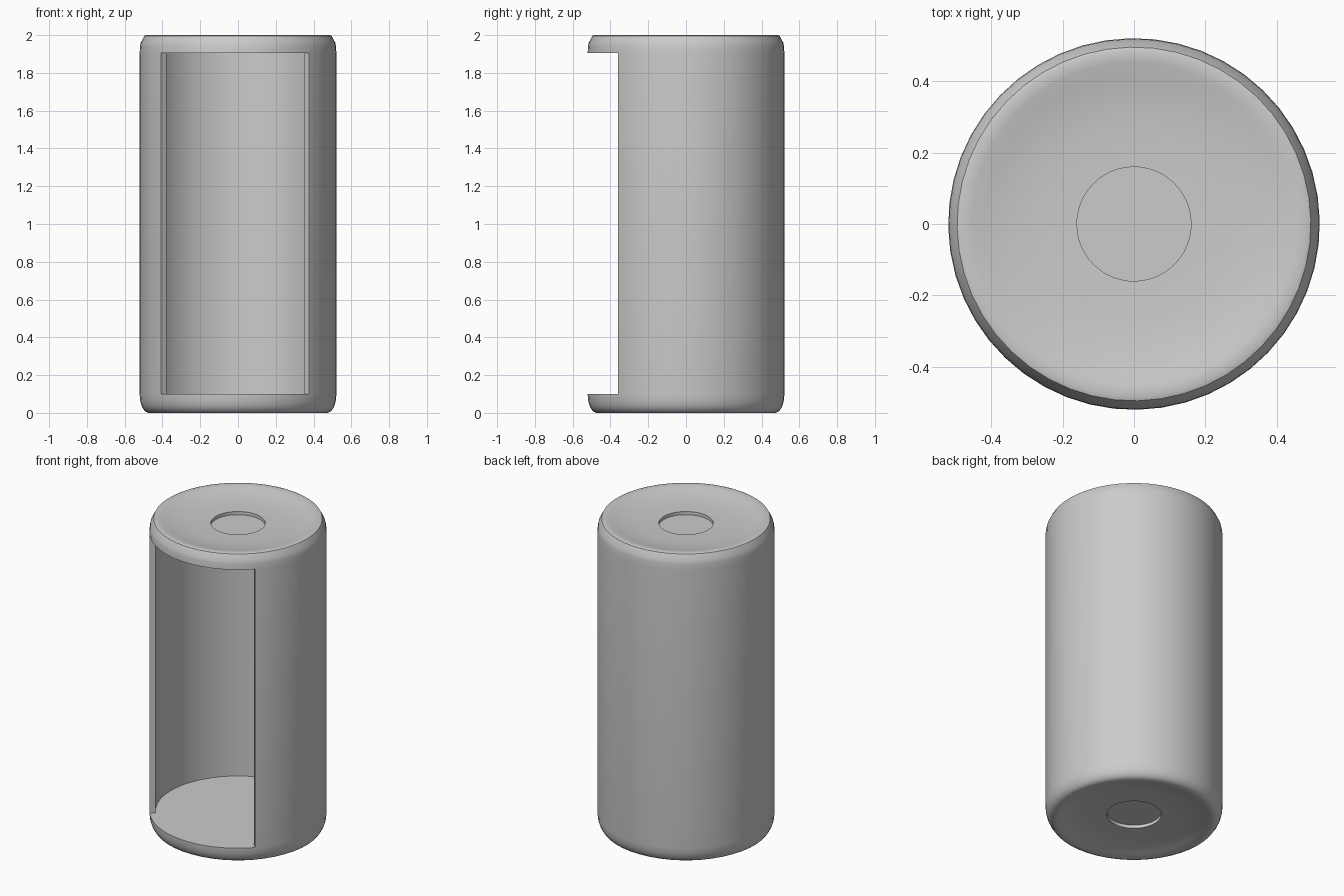
import bpy, bmesh
from math import sin, cos, radians, pi

if "Cube" in bpy.data.objects:
    bpy.data.objects.remove(bpy.data.objects["Cube"])

SEG = 48
STEP = 2 * pi / SEG
START = radians(-43.8)          # right edge of the window
OPEN_STEPS = 13                 # window width in segments


def finish(bm, name):
    bmesh.ops.recalc_face_normals(bm, faces=bm.faces)
    me = bpy.data.meshes.new(name)
    bm.to_mesh(me)
    bm.free()
    ob = bpy.data.objects.new(name, me)
    bpy.context.collection.objects.link(ob)
    return ob


def revolve(name, profile):
    """Closed lathe; profile runs from the bottom centre to the top centre."""
    bm = bmesh.new()
    rings = [[bm.verts.new((r * cos(START + i * STEP), r * sin(START + i * STEP), z))
              for i in range(SEG)] for r, z in profile]
    for a, b in zip(rings, rings[1:]):
        for i in range(SEG):
            j = (i + 1) % SEG
            bm.faces.new((a[i], a[j], b[j], b[i]))
    bm.faces.new(rings[0])
    bm.faces.new(rings[-1])
    return finish(bm, name)


# Outer can: dished ends with a shallow round recess, rounded rims
bottom = [(0.16, 0.055), (0.16, 0.034), (0.27, 0.032), (0.36, 0.024), (0.42, 0.011),
          (0.455, 0.002), (0.475, 0.002), (0.494, 0.012), (0.508, 0.033),
          (0.517, 0.06), (0.521, 0.10)]
top = [(0.521, 1.90), (0.519, 1.94), (0.515, 1.96), (0.496, 1.996), (0.485, 2.0),
       (0.455, 1.996), (0.42, 1.988), (0.36, 1.976), (0.27, 1.968),
       (0.16, 1.966), (0.16, 1.945)]
bottom = [(r, max(0, z - 0.002)) for r, z in bottom]
body = revolve("can_body", bottom + top)

# Cavity cutter: round inside, widened to a sector where the window opens
foot = []
for i in range(OPEN_STEPS, -1, -1):
    foot.append((0.7, START - i * STEP))
for i in range(0, SEG - OPEN_STEPS + 1):
    foot.append((0.485, START + i * STEP))
bm = bmesh.new()
low = bm.faces.new([bm.verts.new((r * cos(a), r * sin(a), 0.10)) for r, a in foot])
ext = bmesh.ops.extrude_face_region(bm, geom=[low], use_keep_orig=True)
bmesh.ops.translate(bm, vec=(0, 0, 1.805),
                    verts=[v for v in ext["geom"] if isinstance(v, bmesh.types.BMVert)])
cutter = finish(bm, "cavity_cutter")
cutter.hide_render = True

# Carve the cavity and window
mod = body.modifiers.new("cavity", 'BOOLEAN')
mod.operation = 'DIFFERENCE'
mod.solver = 'EXACT'
mod.object = cutter
bpy.context.view_layer.objects.active = body
body.select_set(True)
bpy.ops.object.modifier_apply(modifier=mod.name)
bpy.data.objects.remove(cutter)
bpy.ops.object.shade_smooth_by_angle(angle=radians(30))
